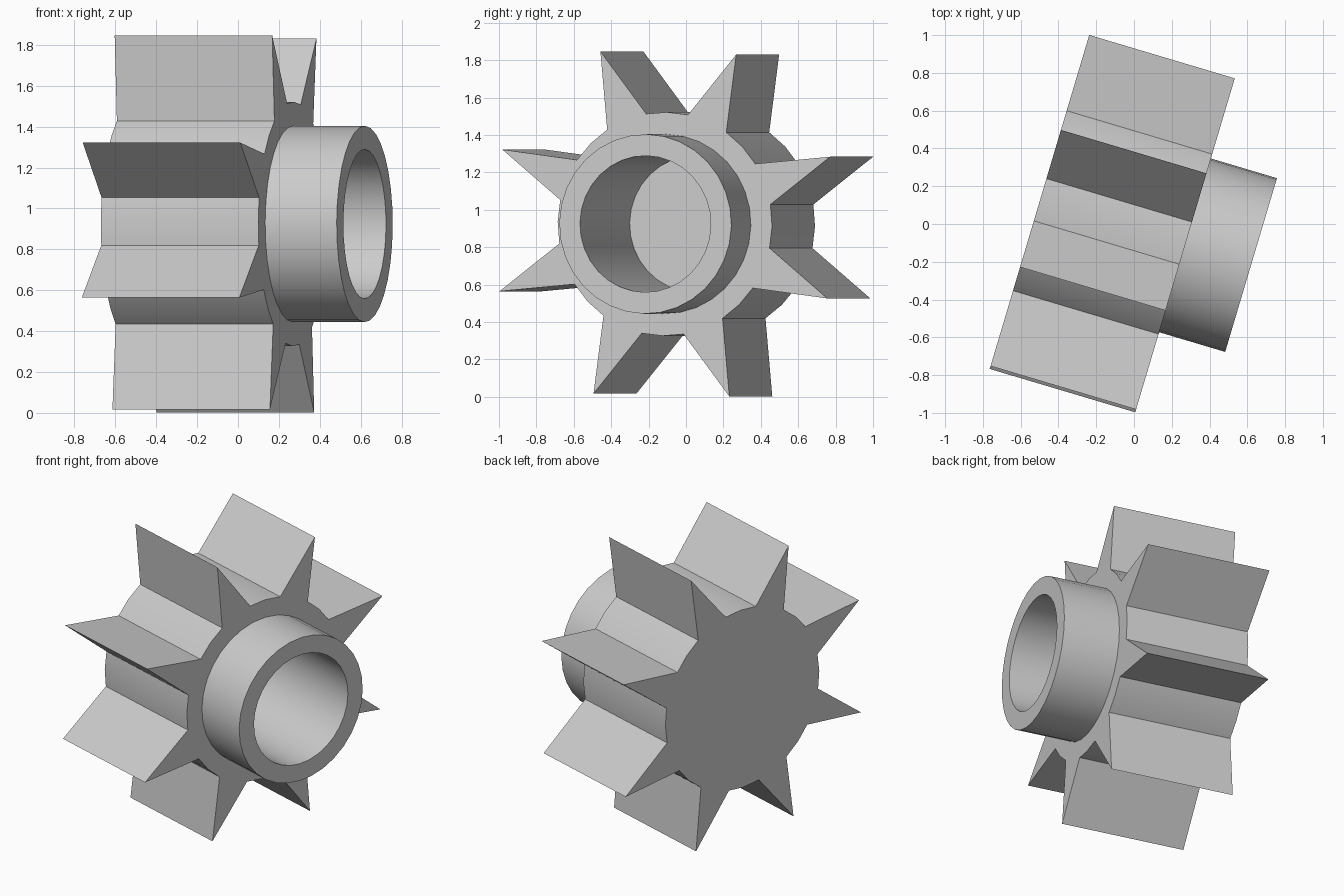
import bpy
import bmesh
from math import cos, sin, radians, pi
from mathutils import Matrix, Vector

cube = bpy.data.objects.get("Cube")
if cube:
    bpy.data.objects.remove(cube, do_unlink=True)

TEETH = 8
SIDES = TEETH * 4
TIP_R, ROOT_R, HUB_R, BORE_R = 0.99, 0.598, 0.48, 0.365
WHEEL_DEPTH, HUB_LENGTH, BORE_FLOOR = 0.804, 0.365, -0.565
PHASE = radians(21.3)

# Local z is the shaft axis, turned level and swung slightly to the front
swing = radians(-16.6)
axis = Vector((cos(swing), sin(swing), 0))
up = Vector((0, 0, 1))
across = up.cross(axis)
placement = Matrix.Translation((0.27, -0.113, 0.924)) @ Matrix((across, up, axis)).transposed().to_4x4()

steel = bpy.data.materials.new("plain_grey")
steel.use_nodes = True
grey = (0.6, 0.6, 0.6, 1)
steel.diffuse_color = grey
steel.node_tree.nodes["Principled BSDF"].inputs["Base Color"].default_value = grey


def circle(radius, z):
    return [(radius, z)] * SIDES


def toothed(z):
    # One sharp tip, then three points along the valley
    return [(TIP_R if i % 4 == 0 else ROOT_R, z) for i in range(SIDES)]


def build(name, rings, cap_first=False, cap_last=False):
    """Join successive rings of (radius, z) points with quads."""
    bm = bmesh.new()
    loops = []
    for ring in rings:
        loop = []
        for i, (r, z) in enumerate(ring):
            a = PHASE + 2 * pi * i / SIDES
            loop.append(bm.verts.new((r * cos(a), r * sin(a), z)))
        loops.append(loop)
    for low, high in zip(loops, loops[1:]):
        for i in range(SIDES):
            j = (i + 1) % SIDES
            bm.faces.new((low[i], low[j], high[j], high[i]))
    if cap_first:
        bm.faces.new(loops[0][::-1])
    if cap_last:
        bm.faces.new(loops[-1])
    mesh = bpy.data.meshes.new(name)
    bm.to_mesh(mesh)
    bm.free()
    mesh.materials.append(steel)
    obj = bpy.data.objects.new(name, mesh)
    bpy.context.collection.objects.link(obj)
    obj.matrix_world = placement
    bpy.ops.object.select_all(action='DESELECT')
    obj.select_set(True)
    bpy.context.view_layer.objects.active = obj
    bpy.ops.object.shade_smooth_by_angle(angle=radians(30))
    return obj


# Toothed wheel: closed back, side wall, front face up to the hub
build("gear_wheel", [toothed(-WHEEL_DEPTH), toothed(0), circle(HUB_R, 0)], cap_first=True)

# Hub collar with a blind bore reaching into the wheel
build("hub_with_bore", [circle(HUB_R, 0), circle(HUB_R, HUB_LENGTH),
                        circle(BORE_R, HUB_LENGTH), circle(BORE_R, BORE_FLOOR)], cap_last=True)
